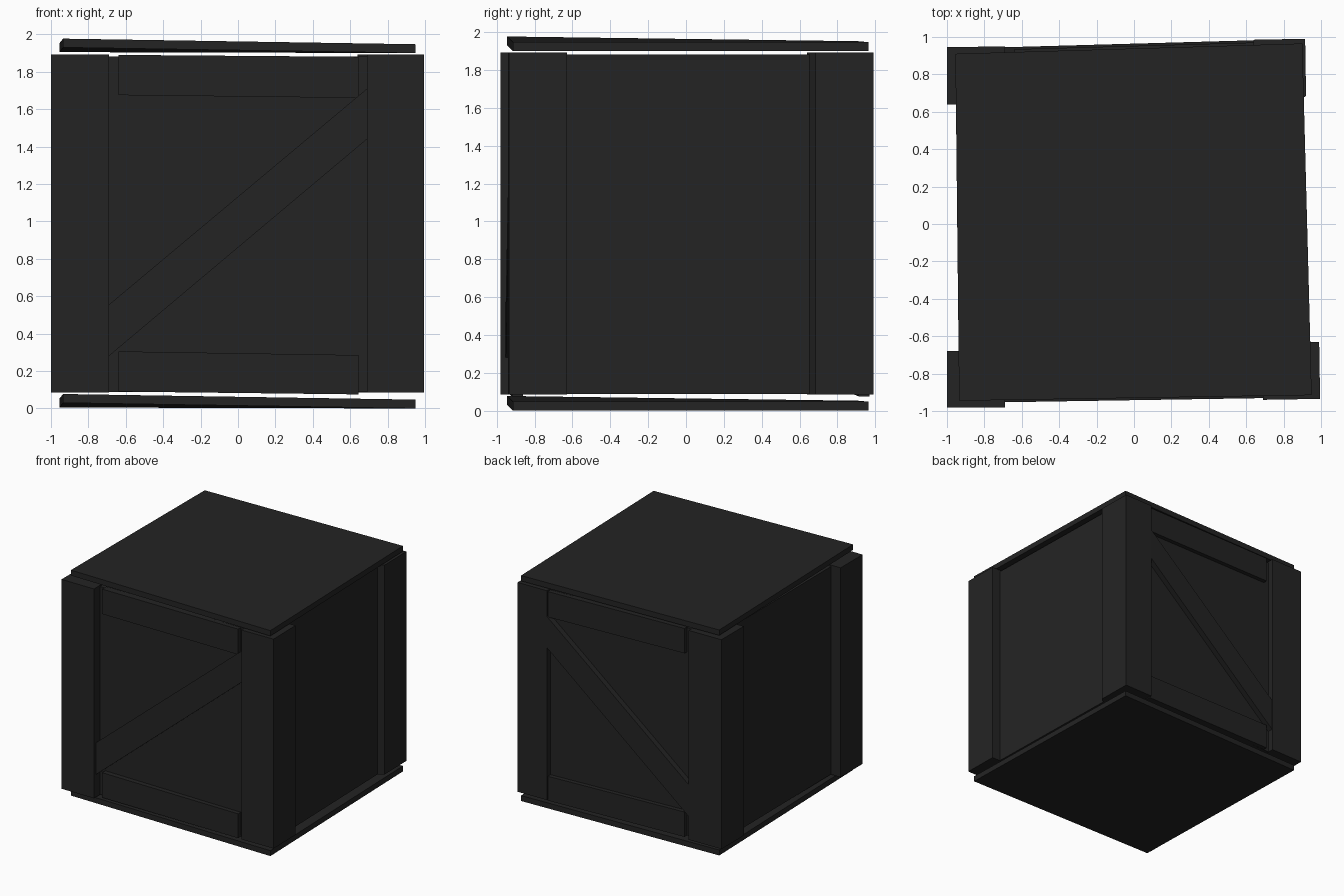
import bpy
import bmesh

cube = bpy.data.objects.get("Cube")
if cube:
    bpy.data.objects.remove(cube, do_unlink=True)

# Dark painted wood
wood = bpy.data.materials.new("charcoal_wood")
wood.use_nodes = True
colour = (0.017, 0.017, 0.017, 1)
wood.diffuse_color = colour
shader = next(n for n in wood.node_tree.nodes if n.type == 'BSDF_PRINCIPLED')
shader.inputs["Base Color"].default_value = colour


def loft(name, ring_a, ring_b):
    """Closed prism between two matching rings of points."""
    bm = bmesh.new()
    a = [bm.verts.new(p) for p in ring_a]
    b = [bm.verts.new(p) for p in ring_b]
    bm.faces.new(a)
    bm.faces.new(b[::-1])
    for i in range(len(a)):
        j = (i + 1) % len(a)
        bm.faces.new((a[i], b[i], b[j], a[j]))
    bmesh.ops.recalc_face_normals(bm, faces=bm.faces)
    mesh = bpy.data.meshes.new(name)
    bm.to_mesh(mesh)
    bm.free()
    mesh.materials.append(wood)
    obj = bpy.data.objects.new(name, mesh)
    bpy.context.collection.objects.link(obj)
    return obj


def upright(name, plan, low, high):
    loft(name, [(x, y, low) for x, y in plan], [(x, y, high) for x, y in plan])


# Lid and base: the same warped slab, at two heights
slab = [(-0.935, -0.945, 0.03), (0.95, -0.915, 0.0),
        (0.90, 0.965, 0.0), (-0.955, 0.91, 0.005)]
for name, lift in (("lid", 1.9), ("base", 0)):
    loft(name, [(x, y, z + lift) for x, y, z in slab],
         [(x, y, z + lift + 0.047) for x, y, z in slab])

# Recessed box walls
upright("box_walls", [(-0.91, -0.90), (0.915, -0.88), (0.87, 0.94), (-0.92, 0.89)],
        0.088, 1.882)

# Corner posts
posts = {
    "front_right_post": [(-1, -0.98), (-0.69, -0.98), (-0.69, -0.68), (-1, -0.68)],
    "front_left_post": [(0.69, -0.94), (0.995, -0.935), (0.99, -0.63), (0.69, -0.63)],
    "back_left_post": [(0.64, 0.985), (0.64, 0.7), (0.86, 0.64), (0.92, 0.685), (0.915, 0.99)],
    "back_right_post": [(-1, 0.945), (-1, 0.64), (-0.69, 0.64), (-0.69, 0.95)],
}
for name, plan in posts.items():
    upright(name, plan, 0.085, 1.893)


# Front and back facing planes lean slightly
def front_y(x):
    return -0.953 + 0.016 * (x + 0.69)


def back_y(x):
    return 0.945 + 0.028 * (x + 0.69)


# Rails and diagonal brace, outlined in x and z
boards = {
    "top_rail": ([(-0.64, 1.675), (0.645, 1.66), (0.645, 1.88), (-0.64, 1.89)], 0.012),
    "bottom_rail": ([(-0.64, 0.09), (0.645, 0.075), (0.645, 0.285), (-0.64, 0.305)], 0.012),
    "brace": ([(-0.69, 0.28), (0.69, 1.44), (0.69, 1.71), (-0.69, 0.555)], 0.0),
}
for side, plane, inward in (("front", front_y, 1), ("back", back_y, -1)):
    for name, (outline, sink) in boards.items():
        loft(side + "_" + name,
             [(x, plane(x) + inward * sink, z) for x, z in outline],
             [(x, plane(x) + inward * 0.07, z) for x, z in outline])
